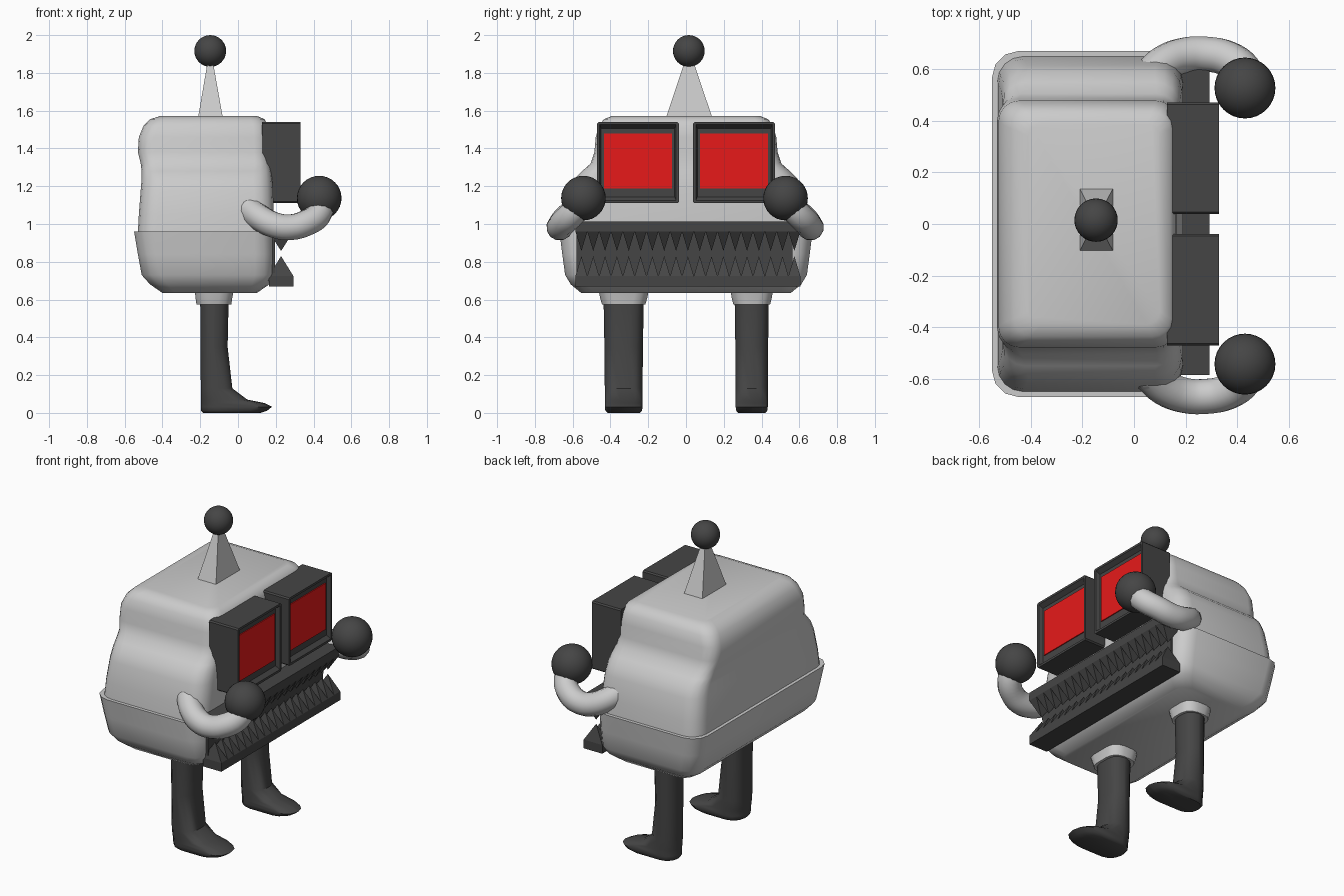
import bpy, bmesh, math
from mathutils import Vector

if "Cube" in bpy.data.objects:
    bpy.data.objects.remove(bpy.data.objects["Cube"])


def material(name, color):
    m = bpy.data.materials.new(name)
    m.diffuse_color = color
    m.use_nodes = True
    m.node_tree.nodes["Principled BSDF"].inputs["Base Color"].default_value = m.diffuse_color
    return m


DARK = material("dark", (0.06, 0.06, 0.06, 1))
RED = material("red", (0.8, 0.01, 0.01, 1))


def finish(bm, name, mat=None, smooth=None):
    bmesh.ops.recalc_face_normals(bm, faces=bm.faces)
    me = bpy.data.meshes.new(name)
    bm.to_mesh(me)
    bm.free()
    ob = bpy.data.objects.new(name, me)
    bpy.context.collection.objects.link(ob)
    if mat:
        me.materials.append(mat)
    if smooth:
        bpy.ops.object.select_all(action='DESELECT')
        ob.select_set(True)
        bpy.context.view_layer.objects.active = ob
        bpy.ops.object.shade_smooth_by_angle(angle=math.radians(smooth))
    return ob


def loft(name, sections, y=0, seg=3, mat=None, smooth=45):
    """Stack rounded rectangles given as (z, x0, x1, half_y, corner radius)."""
    bm = bmesh.new()
    rings = []
    for z, x0, x1, hy, r in sections:
        r = min(r, hy * 0.98, (x1 - x0) * 0.49)
        ring = []
        for q, (cx, cy) in enumerate([(x1 - r, hy - r), (x0 + r, hy - r),
                                      (x0 + r, r - hy), (x1 - r, r - hy)]):
            for i in range(seg + 1):
                a = math.pi / 2 * (q + i / seg)
                ring.append(bm.verts.new((cx + r * math.cos(a), y + cy + r * math.sin(a), z)))
        rings.append(ring)
    n = len(rings[0])
    for a, b in zip(rings, rings[1:]):
        for i in range(n):
            bm.faces.new((a[i], a[(i + 1) % n], b[(i + 1) % n], b[i]))
    bm.faces.new(rings[0])
    bm.faces.new(rings[-1])
    return finish(bm, name, mat, smooth)


def add_box(bm, lo, hi):
    vs = bmesh.ops.create_cube(bm, size=1)["verts"]
    for v in vs:
        v.co = Vector([lo[k] if v.co[k] < 0 else hi[k] for k in range(3)])
    return vs


def ball(name, loc, r):
    bm = bmesh.new()
    bmesh.ops.create_uvsphere(bm, u_segments=32, v_segments=16, radius=r)
    bmesh.ops.translate(bm, verts=bm.verts, vec=loc)
    return finish(bm, name, DARK, 60)


# Upper body: narrow head flaring into shoulders
loft("upper_body", [
    (0.955, -0.53, 0.19, 0.65, 0.10), (1.05, -0.525, 0.19, 0.64, 0.10),
    (1.18, -0.515, 0.185, 0.615, 0.10), (1.24, -0.51, 0.18, 0.59, 0.10),
    (1.28, -0.51, 0.175, 0.55, 0.09), (1.32, -0.515, 0.17, 0.505, 0.08),
    (1.38, -0.53, 0.165, 0.485, 0.08), (1.46, -0.525, 0.165, 0.478, 0.08),
    (1.52, -0.50, 0.16, 0.46, 0.08), (1.555, -0.465, 0.14, 0.435, 0.07),
    (1.572, -0.41, 0.10, 0.39, 0.05)], seg=4, smooth=50)

# Lower body with an overhanging lip
loft("lower_body", [
    (0.96, -0.55, 0.185, 0.67, 0.10), (0.84, -0.53, 0.19, 0.655, 0.10),
    (0.73, -0.51, 0.19, 0.64, 0.10), (0.68, -0.465, 0.165, 0.61, 0.09),
    (0.635, -0.40, 0.10, 0.555, 0.07)], seg=3, smooth=50)

# Antenna spike and ball
bm = bmesh.new()
for v in add_box(bm, (-0.212, -0.107, 1.56), (-0.08, 0.14, 1.90)):
    if v.co.z > 1.7:
        v.co = (-0.147 + (v.co.x + 0.147) * 0.1, 0.016 + (v.co.y - 0.016) * 0.08, 1.90)
finish(bm, "antenna_spike")
ball("antenna_ball", (-0.147, 0.015, 1.916), 0.084)

# Eye housings with recessed red screens
for s, side in ((-1, "left"), (1, "right")):
    y0, y1 = sorted((s * 0.038, s * 0.471))
    bm = bmesh.new()
    add_box(bm, (0.127, y0, 1.11), (0.33, y1, 1.54))
    bm.normal_update()
    front = max(bm.faces, key=lambda f: f.calc_center_median().x)
    corners = [e for e in bm.edges if e not in front.edges[:] and
               abs(e.verts[0].co.x - e.verts[1].co.x) > 0.1]
    bmesh.ops.inset_region(bm, faces=[front], thickness=0.02)
    rim = bmesh.ops.extrude_face_region(bm, geom=[front])
    bmesh.ops.delete(bm, geom=[front], context='FACES')
    for v in rim["geom"]:
        if isinstance(v, bmesh.types.BMVert):
            v.co.x -= 0.025
            v.co.y += 0.008 if v.co.y < (y0 + y1) / 2 else -0.008
            v.co.z += 0.02 if v.co.z < 1.3 else -0.02
    bmesh.ops.bevel(bm, geom=corners, offset=0.008, segments=1, affect='EDGES')
    finish(bm, side + "_eye_housing", DARK)
    bm = bmesh.new()
    add_box(bm, (0.295, y0 + 0.036, 1.187), (0.311, y1 - 0.036, 1.48))
    finish(bm, side + "_eye_screen", RED)

# Toothed bars: a rail plus a row of pyramids
def tooth_row(name, z_lo, z_hi, z_base, z_tip, count=19):
    bm = bmesh.new()
    x0, x1, y0, y1 = 0.163, 0.293, -0.585, 0.605
    add_box(bm, (x0, y0, z_lo), (x1, y1, z_hi))
    w = (y1 - y0) / count
    for i in range(count):
        a, b = y0 + i * w, y0 + (i + 1) * w
        base = [bm.verts.new((x, y, z_base)) for x, y in ((x0, a), (x1, a), (x1, b), (x0, b))]
        tip = bm.verts.new(((x0 + x1) / 2, (a + b) / 2, z_tip))
        bm.faces.new(base)
        for k in range(4):
            bm.faces.new((base[k], base[(k + 1) % 4], tip))
    finish(bm, name, DARK)


tooth_row("upper_teeth", 0.96, 1.012, 0.96, 0.857)
tooth_row("lower_teeth", 0.67, 0.725, 0.725, 0.83)
bm = bmesh.new()
add_box(bm, (0.15, -0.58, 0.70), (0.197, 0.565, 0.98))
finish(bm, "mouth_backing", DARK)

# Arms: curved tubes ending in ball hands
ARM = [(0.06, 0.575, 1.075), (0.12, 0.63, 1.03), (0.20, 0.66, 0.992), (0.28, 0.663, 0.983),
       (0.36, 0.647, 1.005), (0.425, 0.60, 1.05), (0.44, 0.54, 1.12)]
for s, side in ((-1, "left"), (1, "right")):
    cu = bpy.data.curves.new(side + "_arm", 'CURVE')
    cu.dimensions = '3D'
    cu.bevel_depth = 0.07
    cu.bevel_resolution = 4
    cu.use_fill_caps = True
    sp = cu.splines.new('BEZIER')
    sp.resolution_u = 4
    sp.bezier_points.add(len(ARM) - 1)
    for p, (x, y, z) in zip(sp.bezier_points, ARM):
        p.co = (x, s * y - 0.005, z)
        p.handle_left_type = p.handle_right_type = 'AUTO'
    bpy.context.collection.objects.link(bpy.data.objects.new(side + "_arm", cu))
    bm = bmesh.new()
    bmesh.ops.create_uvsphere(bm, u_segments=16, v_segments=10, radius=0.07)
    bmesh.ops.translate(bm, verts=bm.verts, vec=(0.06, s * 0.575 - 0.005, 1.075))
    finish(bm, side + "_shoulder", None, 60)
    ball(side + "_hand", (0.43, s * 0.535 - 0.008, 1.137), 0.118)

# Legs: grey hip cuff and dark boot
for y, k, side in ((-0.33, 1.0, "left"), (0.348, 0.85, "right")):
    loft(side + "_hip", [(0.575, -0.22, -0.035, 0.115 * k, 0.07),
                         (0.61, -0.225, -0.03, 0.125 * k, 0.07),
                         (0.66, -0.23, -0.02, 0.135 * k, 0.07)], y=y)
    loft(side + "_boot", [
        (0.58, -0.20, -0.05, 0.106 * k, 0.07), (0.35, -0.198, -0.055, 0.102 * k, 0.07),
        (0.13, -0.197, -0.03, 0.10 * k, 0.07), (0.07, -0.197, 0.05, 0.10 * k, 0.08),
        (0.052, -0.197, 0.14, 0.10 * k, 0.09), (0.032, -0.197, 0.18, 0.10 * k, 0.09),
        (0.012, -0.197, 0.155, 0.097 * k, 0.09), (0.0, -0.185, 0.12, 0.085 * k, 0.08)],
        y=y, mat=DARK)
